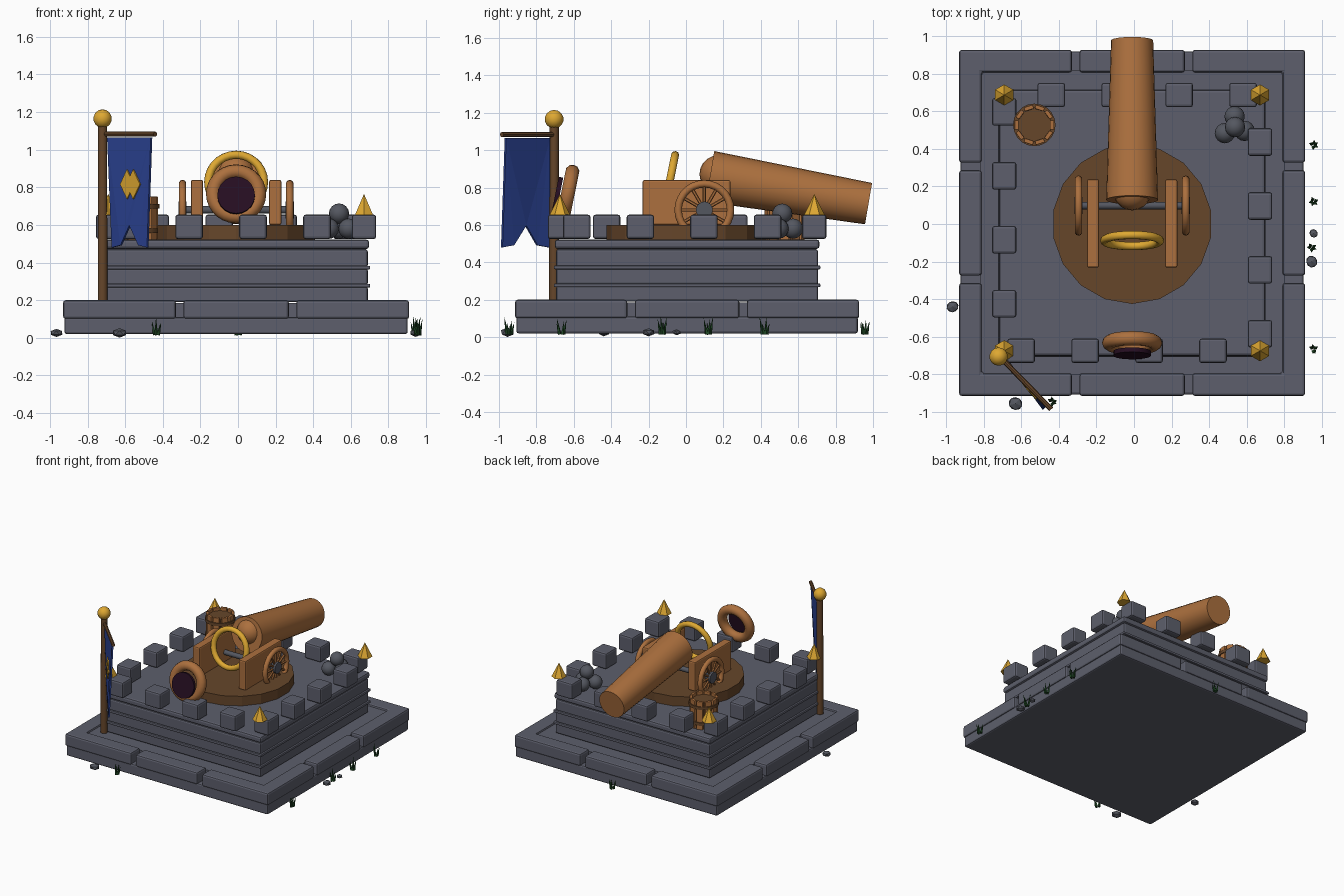
import bpy, bmesh, math, random
from mathutils import Vector, Matrix

if "Cube" in bpy.data.objects:
    bpy.data.objects.remove(bpy.data.objects["Cube"])

random.seed(4)
CX, CY = -0.01, 0.006


def mat(name, r, g, b):
    m = bpy.data.materials.new(name)
    lin = [((c / 255 + 0.055) / 1.055) ** 2.4 for c in (r, g, b)]
    m.diffuse_color = (*lin, 1)
    m.use_nodes = True
    m.node_tree.nodes["Principled BSDF"].inputs["Base Color"].default_value = m.diffuse_color
    return m


STONE = mat("stone grey", 93, 95, 108)
IRON = mat("iron grey", 84, 87, 96)
WOOD = mat("orange wood", 172, 112, 62)
DARKWOOD = mat("dark wood", 102, 70, 42)
GOLD = mat("gold", 222, 168, 50)
BLUE = mat("banner blue", 44, 68, 150)
BORE = mat("bore black", 38, 14, 34)
GREEN = mat("grass green", 32, 74, 38)


def finish(name, bm, m, bevel=0, smooth=False):
    bmesh.ops.recalc_face_normals(bm, faces=bm.faces)
    me = bpy.data.meshes.new(name)
    bm.to_mesh(me)
    bm.free()
    me.materials.append(m)
    ob = bpy.data.objects.new(name, me)
    bpy.context.collection.objects.link(ob)
    if bevel:
        b = ob.modifiers.new("bevel", 'BEVEL')
        b.width, b.segments = bevel, 2
    if smooth:
        bpy.ops.object.select_all(action='DESELECT')
        ob.select_set(True)
        bpy.context.view_layer.objects.active = ob
        bpy.ops.object.shade_smooth_by_angle(angle=math.radians(40))
    return ob


def box(name, c, s, m, bevel=0, rot=0):
    bm = bmesh.new()
    bmesh.ops.create_cube(bm, size=1, matrix=Matrix.Translation(c)
                          @ Matrix.Rotation(rot, 4, 'Z') @ Matrix.Diagonal((*s, 1)))
    return finish(name, bm, m, bevel)


def rod(name, a, b, r1, r2, m, n=16, bevel=0, smooth=True):
    a, b = Vector(a), Vector(b)
    bm = bmesh.new()
    q = (b - a).to_track_quat('Z', 'Y').to_matrix().to_4x4()
    bmesh.ops.create_cone(bm, cap_ends=True, segments=n, radius1=r1, radius2=r2,
                          depth=(b - a).length, matrix=Matrix.Translation((a + b) / 2) @ q)
    return finish(name, bm, m, bevel, smooth)


def ball(name, c, r, m, n=16):
    bm = bmesh.new()
    bmesh.ops.create_uvsphere(bm, u_segments=n, v_segments=n // 2, radius=r,
                              matrix=Matrix.Translation(c))
    return finish(name, bm, m, smooth=True)


def ring(name, c, axis, R, r, m):
    bpy.ops.mesh.primitive_torus_add(location=c, major_radius=R, minor_radius=r,
                                     major_segments=28, minor_segments=10,
                                     rotation=Vector(axis).to_track_quat('Z', 'Y').to_euler())
    ob = bpy.context.object
    ob.name = name
    ob.data.materials.append(m)
    bpy.ops.object.shade_smooth()
    return ob


def prism(name, pts, z0, z1, m, bevel=0):
    bm = bmesh.new()
    f = bm.faces.new([bm.verts.new((x, y, z0)) for x, y in pts])
    ext = bmesh.ops.extrude_face_region(bm, geom=[f])
    bmesh.ops.translate(bm, vec=(0, 0, z1 - z0),
                        verts=[v for v in ext["geom"] if isinstance(v, bmesh.types.BMVert)])
    return finish(name, bm, m, bevel)


def turned(x, y, k):
    for _ in range(k):
        x, y = -y, x
    return x + CX, y + CY


# Base slab, inner paving and frame stones
box("base_slab", (CX, CY, 0.065), (1.825, 1.825, 0.09), STONE, 0.012)
box("inner_paving", (CX, CY, 0.14), (1.62, 1.62, 0.09), STONE)
H, W, G = 0.92, 0.8, 0.32
for k in range(4):
    corner = [(-H, -H), (-G, -H), (-G, -W), (-W, -W), (-W, -G), (-H, -G)]
    mid = [(-0.28, -H), (0.28, -H), (0.28, -W), (-0.28, -W)]
    prism("corner_stone", [turned(*p, k) for p in corner], 0.1, 0.2, STONE, 0.014)
    prism("middle_stone", [turned(*p, k) for p in mid], 0.1, 0.2, STONE, 0.014)

# Platform with projecting courses
box("platform_core", (CX, CY, 0.35), (1.38, 1.38, 0.31), STONE)
for z0, z1 in ((0.19, 0.275), (0.28, 0.37), (0.375, 0.47)):
    box("platform_course", (CX, CY, (z0 + z1) / 2), (1.4, 1.4, z1 - z0), STONE, 0.012)
for z in (0.277, 0.373):
    box("course_lip", (CX, CY, z), (1.425, 1.425, 0.02), STONE, 0.006)
box("platform_top", (CX, CY, 0.497), (1.415, 1.415, 0.05), STONE, 0.015)

# Battlement blocks and gold corner spikes
for k in range(4):
    for t in (-0.59, -0.25, 0.09, 0.43):
        x, y = turned(t, -0.68, k)
        box("battlement", (x, y, 0.59), (0.147, 0.13, 0.13), STONE, 0.014, k * math.pi / 2)
    x, y = turned(-0.68, -0.68, k)
    rod("corner_spike", (x, y, 0.652), (x, y, 0.765), 0.056, 0, GOLD, 6, smooth=False)

# Turntable
turntable = rod("turntable", (CX, 0, 0.515), (CX, 0, 0.6), 0.425, 0.425, DARKWOOD, 18, smooth=False)

# Carriage sides, axle and spoked wheels
for s in (-1, 1):
    box("carriage_side", (CX + s * 0.208, 0.003, 0.72), (0.065, 0.47, 0.24), WOOD, 0.01)
    wx, wy, wz = CX + s * 0.285, 0.098, 0.68
    ring("wheel_rim", (wx, wy, wz), (1, 0, 0), 0.14, 0.02, WOOD)
    for i in range(6):
        a = math.pi * i / 6
        d = Vector((0, math.cos(a), math.sin(a))) * 0.135
        c = Vector((wx, wy, wz))
        rod("wheel_spoke", c - d, c + d, 0.009, 0.009, WOOD, 6)
    rod("wheel_hub", (wx - 0.022, wy, wz), (wx + 0.022, wy, wz), 0.045, 0.045, IRON, 16)
rod("axle", (CX - 0.28, 0.098, 0.68), (CX + 0.28, 0.098, 0.68), 0.02, 0.02, IRON, 12)

# Gun barrel, breech ball, gold band and muzzle
AX = Vector((0, 0.98, -0.2)).normalized()
rod("gun_barrel", (CX, 0.128, 0.859), (CX, 0.976, 0.714), 0.138, 0.112, WOOD, 24)
ball("breech_ball", (CX, 0.172, 0.872), 0.1, WOOD, 20)
ring("gold_band", (CX, -0.088, 0.828), AX, 0.148, 0.022, GOLD)
ring("muzzle_ring", (CX, -0.632, 0.765), AX, 0.122, 0.038, WOOD)
bore = Vector((CX, -0.688, 0.757))
rod("muzzle_bore", bore - AX * 0.012, bore + AX * 0.012, 0.1, 0.1, BORE, 20)

# Flag pole and crossbar
rod("flag_pole", (-0.72, -0.705, 0.19), (-0.72, -0.705, 1.14), 0.027, 0.025, DARKWOOD, 10)
ball("pole_ball", (-0.72, -0.705, 1.165), 0.05, GOLD, 14)
rod("crossbar", (-0.705, -0.715, 1.083), (-0.44, -0.985, 1.083), 0.014, 0.014, DARKWOOD, 8)


# Swallow-tailed banner with twin diamonds
def cloth(u, v, off=0):
    top = Vector((-0.692, -0.73, 1.065)).lerp(Vector((-0.46, -0.965, 1.065)), u)
    low = Vector((-0.668, -0.735, 0.48)).lerp(Vector((-0.48, -0.985, 0.48)), u)
    return top.lerp(low, v) + Vector((-0.707, -0.707, 0)) * off


def cloth_plate(name, pts, m, o0, o1):
    bm = bmesh.new()
    a = [bm.verts.new(cloth(u, v, o0)) for u, v in pts]
    b = [bm.verts.new(cloth(u, v, o1)) for u, v in pts]
    bm.faces.new(a)
    bm.faces.new(b[::-1])
    for i in range(len(a)):
        j = (i + 1) % len(a)
        bm.faces.new((a[i], b[i], b[j], a[j]))
    bmesh.ops.triangulate(bm, faces=bm.faces)
    finish(name, bm, m)


cloth_plate("banner", [(0, 0), (1, 0), (1, 1), (0.75, 0.98), (0.5, 0.8), (0.25, 0.98), (0, 1)],
            BLUE, -0.006, 0.006)
for i, u in enumerate((0.46, 0.62)):
    cloth_plate("banner_diamond", [(u - 0.17, 0.425), (u, 0.29), (u + 0.17, 0.425), (u, 0.56)],
                GOLD, 0.005, 0.011 + 0.002 * i)

# Keg made of staves and bands
kx, ky = -0.53, 0.527
rod("keg_body", (kx, ky, 0.52), (kx, ky, 0.725), 0.092, 0.092, DARKWOOD, 20)
for i in range(10):
    a = math.tau * i / 10
    box("keg_stave", (kx + 0.094 * math.cos(a), ky + 0.094 * math.sin(a), 0.635),
        (0.022, 0.05, 0.23), WOOD, 0.004, a)
for z in (0.57, 0.70):
    rod("keg_band", (kx, ky, z - 0.012), (kx, ky, z + 0.012), 0.113, 0.113, DARKWOOD, 20)

# Cannonball pile
for p in ((0.535, 0.572, 0.58), (0.483, 0.483, 0.58), (0.588, 0.495, 0.58), (0.537, 0.515, 0.66)):
    ball("cannonball", p, 0.054, IRON, 16)

# Loose rocks
for x, y, r in ((-0.965, -0.44, 0.036), (-0.63, -0.955, 0.042), (0.945, -0.2, 0.036),
                (0.955, -0.05, 0.026)):
    bm = bmesh.new()
    bmesh.ops.create_icosphere(bm, subdivisions=1, radius=r, matrix=Matrix.Translation((x, y, 0.026))
                               @ Matrix.Rotation(x * 9 + y, 4, 'Z') @ Matrix.Diagonal((1, 0.9, 0.6, 1)))
    finish("rock", bm, IRON)

# Grass tufts
for x, y in ((-0.435, -0.945), (0.955, 0.42), (0.955, 0.12), (0.945, -0.125), (0.955, -0.665),
             (0.0, 0.955)):
    for i in range(5):
        a = math.tau * i / 5 + random.random()
        dx, dy = 0.018 * math.cos(a), 0.018 * math.sin(a)
        h = random.uniform(0.07, 0.12)
        rod("grass_blade", (x + dx * 0.6, y + dy * 0.6, 0.015), (x + dx * 1.5, y + dy * 1.5, h),
            0.01, 0, GREEN, 4, smooth=False)
